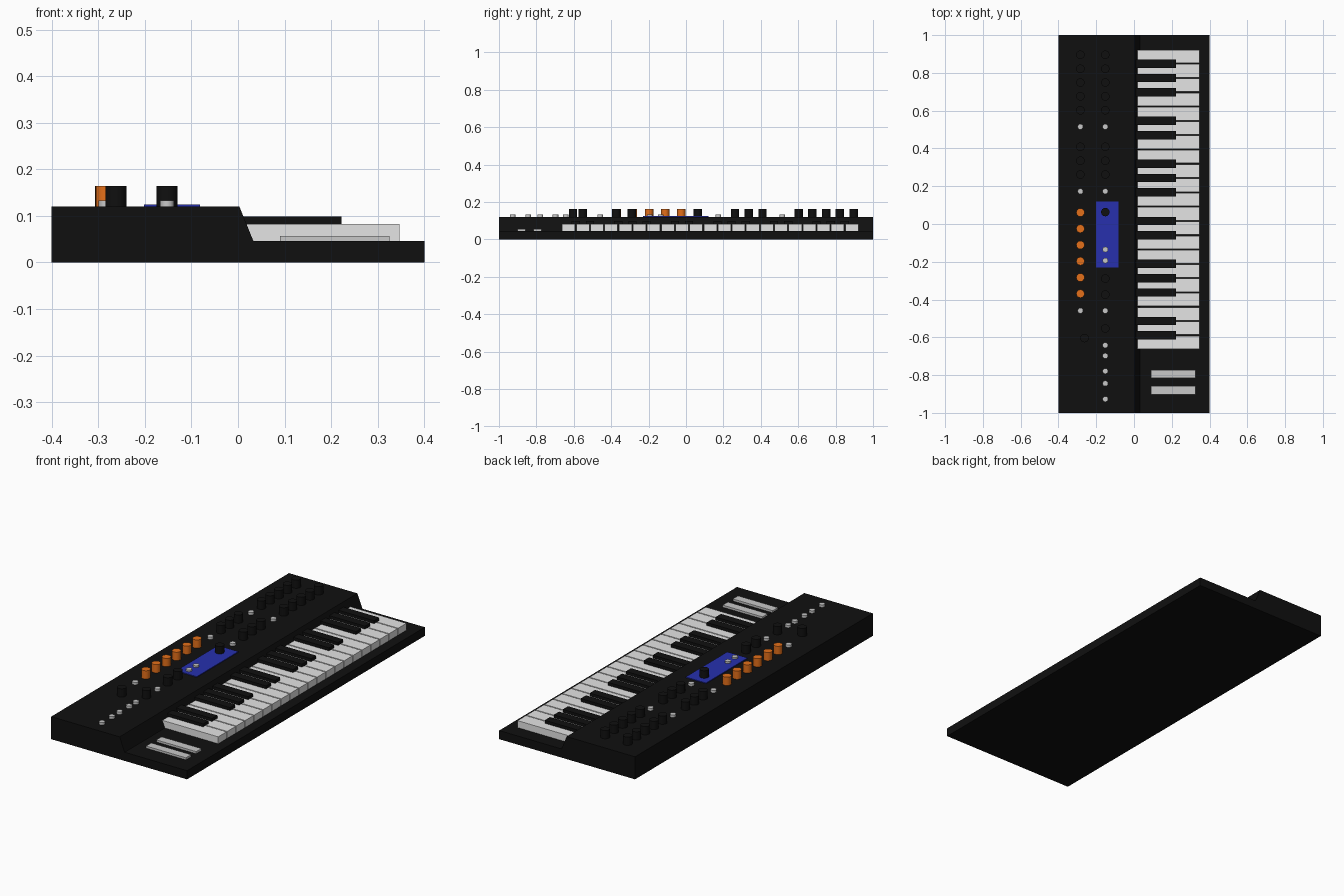
import bpy, bmesh, math

if "Cube" in bpy.data.objects:
    bpy.data.objects.remove(bpy.data.objects["Cube"])


def material(name, color):
    m = bpy.data.materials.new(name)
    m.diffuse_color = (*color, 1)
    m.use_nodes = True
    m.node_tree.nodes["Principled BSDF"].inputs["Base Color"].default_value = m.diffuse_color
    return m


BLACK = material("black_plastic", (0.005, 0.005, 0.005))
WHITE = material("white_key", (0.78, 0.78, 0.78))
SILVER = material("silver_grey", (0.58, 0.58, 0.58))
ORANGE = material("orange_knob", (0.78, 0.16, 0.01))
BLUE = material("blue_panel", (0.02, 0.03, 0.42))


def finish(name, bm, mat):
    bmesh.ops.recalc_face_normals(bm, faces=bm.faces)
    me = bpy.data.meshes.new(name)
    bm.to_mesh(me)
    bm.free()
    me.materials.append(mat)
    ob = bpy.data.objects.new(name, me)
    bpy.context.collection.objects.link(ob)
    return ob


def prism(name, profile, y0, y1, mat):
    """Extrude an x-z outline along y."""
    bm = bmesh.new()
    face = bm.faces.new([bm.verts.new((x, y0, z)) for x, z in profile])
    new = bmesh.ops.extrude_face_region(bm, geom=[face])["geom"]
    verts = [v for v in new if isinstance(v, bmesh.types.BMVert)]
    bmesh.ops.translate(bm, verts=verts, vec=(0, y1 - y0, 0))
    return finish(name, bm, mat)


def box(name, x0, x1, y0, y1, z0, z1, mat):
    return prism(name, [(x0, z0), (x1, z0), (x1, z1), (x0, z1)], y0, y1, mat)


def cylinder(name, x, y, z0, z1, r, mat, sides=16):
    bm = bmesh.new()
    bmesh.ops.create_cone(bm, cap_ends=True, segments=sides, radius1=r, radius2=r, depth=z1 - z0)
    bmesh.ops.translate(bm, verts=bm.verts, vec=(x, y, (z0 + z1) / 2))
    ob = finish(name, bm, mat)
    bpy.context.view_layer.objects.active = ob
    ob.select_set(True)
    bpy.ops.object.shade_smooth_by_angle(angle=math.radians(40))
    ob.select_set(False)


# Case: raised control deck, sloped step and low key bed
prism("case", [(-0.4, 0), (0.4, 0), (0.4, 0.046), (0.033, 0.046),
               (0.003, 0.12), (-0.4, 0.12)], -1, 1, BLACK)

# Keys: three octaves, 21 white and 15 black
START, PITCH, GAP = -0.665, 0.0757, 0.003
for i in range(21):
    y = START + i * PITCH
    box("white_key", 0.012, 0.347, y + GAP, y + PITCH - GAP, 0.045, 0.083, WHITE)
    if i % 7 in (1, 2, 4, 5, 6):
        box("black_key", 0.008, 0.222, y - 0.022, y + 0.022, 0.046, 0.099, BLACK)

# Bend and modulation strips
for y in (-0.794, -0.88):
    box("control_strip", 0.09, 0.325, y - 0.022, y + 0.022, 0.044, 0.057, SILVER)

# Display panel
box("blue_panel", -0.202, -0.082, -0.23, 0.12, 0.119, 0.124, BLUE)

BACK, FRONT, DECK = -0.284, -0.152, 0.118

# Orange knobs
for i in range(6):
    cylinder("orange_knob", BACK, 0.061 - 0.086 * i, DECK, 0.164, 0.022, ORANGE)

# Black knobs
spots = [(-0.262, -0.604), (FRONT, -0.553), (FRONT, -0.374), (FRONT, -0.289), (FRONT, 0.063)]
for y in (0.262, 0.335, 0.409, 0.602, 0.676, 0.749, 0.822, 0.896):
    spots += [(BACK, y), (FRONT, y)]
for x, y in spots:
    cylinder("black_knob", x, y, DECK, 0.164, 0.0225, BLACK)

# Silver buttons
for y in (0.515, 0.173, -0.135, -0.194, -0.459, -0.642, -0.698, -0.779, -0.844, -0.927):
    cylinder("silver_button", FRONT, y, DECK, 0.133, 0.015, SILVER, 12)
for y in (0.515, 0.173, -0.459):
    cylinder("silver_button", BACK, y, DECK, 0.133, 0.015, SILVER, 12)
